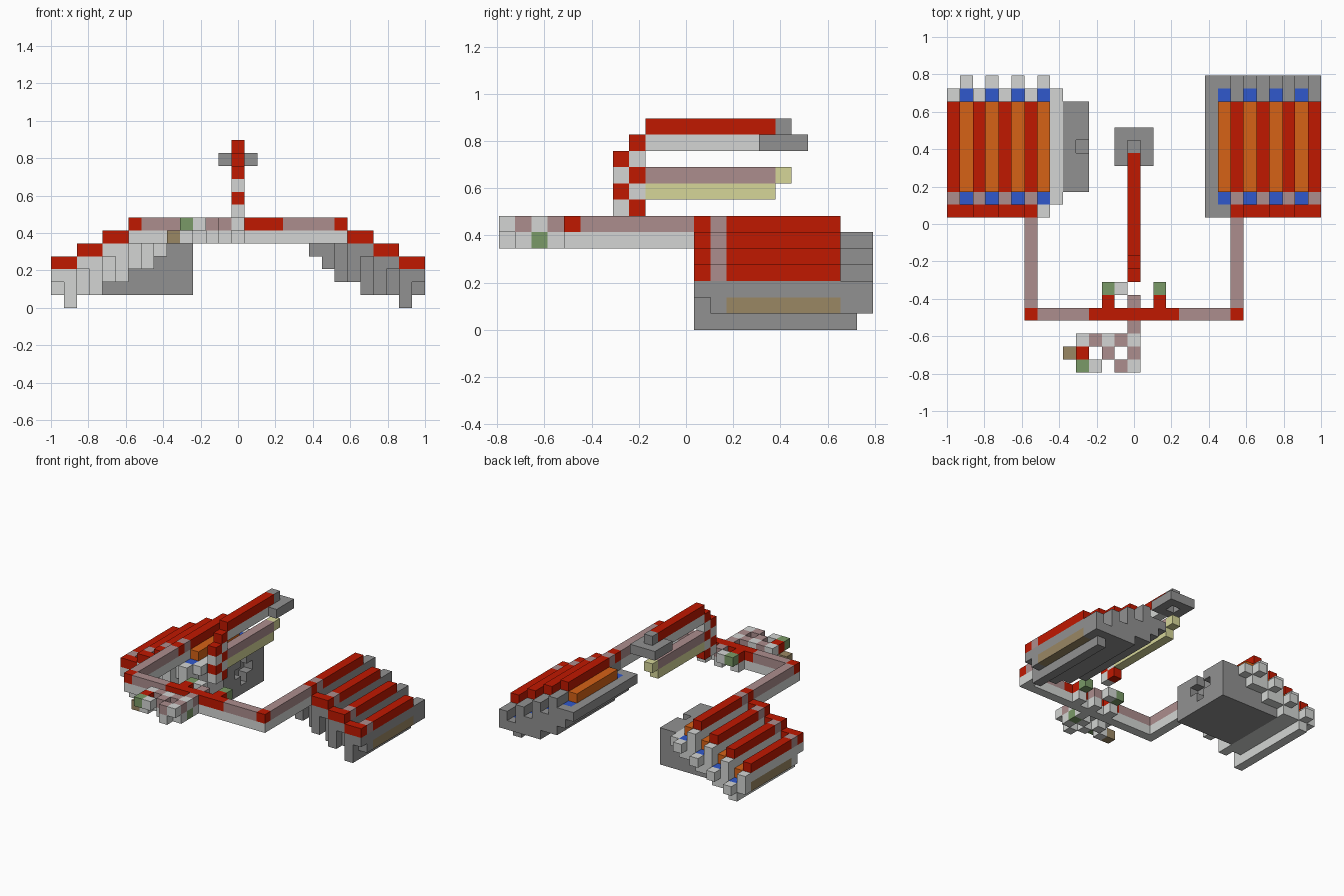
import bpy, bmesh
from mathutils import Matrix, Vector

U = 2 / 29  # edge of one cube; the model is laid out on a cube grid

cube = bpy.data.objects.get("Cube")
if cube:
    bpy.data.objects.remove(cube, do_unlink=True)

PALETTE = {"red": "C01800", "orange": "D66216", "blue": "3058CC",
           "light_grey": "D3D5D3", "dark_grey": "919191", "muted_pink": "AC8D8D",
           "green": "7A9A67", "pale_yellow": "D6D699", "brown": "9A8764"}


def linear(c):
    return c / 12.92 if c <= 0.04045 else ((c + 0.055) / 1.055) ** 2.4


MATS = {}
for name, code in PALETTE.items():
    rgba = [linear(v / 255) for v in bytes.fromhex(code)] + [1]
    m = bpy.data.materials.new(name)
    m.use_nodes = True
    m.diffuse_color = rgba
    m.node_tree.nodes["Principled BSDF"].inputs["Base Color"].default_value = rgba
    MATS[name] = m


def part(name, blocks):
    """One object from blocks of (colour, x span, y span, z span) in grid cells."""
    bm = bmesh.new()
    mesh = bpy.data.meshes.new(name)
    slots = []
    for colour, *spans in blocks:
        spans = [s if isinstance(s, tuple) else (s, s + 1) for s in spans]
        if colour not in slots:
            slots.append(colour)
            mesh.materials.append(MATS[colour])
        mid = Vector([(a + b) / 2 * U for a, b in spans]) - Vector((1, 11.5 * U, 0))
        size = [(b - a) * U for a, b in spans]
        made = bmesh.ops.create_cube(
            bm, size=1, matrix=Matrix.Translation(mid) @ Matrix.Diagonal((*size, 1)))
        for f in {f for v in made["verts"] for f in v.link_faces}:
            f.material_index = slots.index(colour)
    bm.to_mesh(mesh)
    bm.free()
    bpy.context.collection.objects.link(bpy.data.objects.new(name, mesh))


TOPS = [3, 2, 4, 3, 5, 4, 6, 5, 5]


def stepped_wing(label, at, body, bottoms, solid_back):
    """Stepped bank of ridges and grooves; at() maps the distance from the outer edge."""
    base, ridges, grooves = [], [], []
    for d, (top, low) in enumerate(zip(TOPS, bottoms)):
        x, ridge = at(d), d % 2 == 0
        # main slab, with a coloured strip let into the outer edge
        if d == 0:
            base += [(body, x, (13, 22), (2, top)), (body, x, 13, 1),
                     ("brown", x, (14, 21), 1), (body, x, 21, 1)]
        elif ridge:
            base.append((body, x, (13, 22), (low, top)))
        else:
            base += [(body, x, (13, 22), (low, top - 1)),
                     (body, x, (14, 21), top - 1)]
        # rear end
        if solid_back:
            base.append((body, x, 22, (max(low, 1), top)))
        elif not ridge:
            base.append((body, x, 22, top - 1))
        if d == 8:
            if solid_back:
                base.append((body, x, 12, (low, top)))
            continue
        # front edge zigzags: grooves hang lower than ridges
        if ridge:
            base.append((body, x, 12, (top - 1, top)))
            ridges += [("red", x, (14, 21), top), ("muted_pink", x, 13, top),
                       ("red", x, 12, top)]
        else:
            base.append((body, x, 12, (top - 2, top + 1 if d < 7 else top)))
            grooves += [("orange", x, (14, 21), top), ("blue", x, 13, top - 1),
                        ("blue", x, 21, top - 1)]
            if d < 7:
                ridges.append(("red", x, 12, top + 1))
    part(label + "_wing_body", base)
    part(label + "_wing_ridges", ridges)
    part(label + "_wing_grooves", grooves)


LOW_RIGHT = [1, 0, 1, 1, 1, 2, 2, 3, 4]
LOW_LEFT = [1, 0, 1, 1, 2, 2, 3, 3, 4]
stepped_wing("left", lambda d: 28 - d, "dark_grey", LOW_RIGHT, True)
stepped_wing("right", lambda d: d, "light_grey", LOW_LEFT, False)

# dark housing beneath the right wing, with a cross-shaped socket in its inner side
housing = [("dark_grey", x, (14, 21), (1, LOW_LEFT[x])) for x in range(4, 9)]
housing += [("dark_grey", 9, (14, 21), (1, 5)), ("dark_grey", 10, 17, (1, 2))]
for outer, inner in (((14, 16), 16), ((19, 21), 18)):
    housing += [("dark_grey", 10, outer, (1, 5)), ("dark_grey", 10, inner, (1, 3)),
                ("dark_grey", 10, inner, 4)]
part("right_wing_housing", housing)

# frame: front bar and two arms, coloured above and pale below
part("front_bar", [("light_grey", (6, 23), 4, 5), ("red", (11, 18), 4, 6),
                   ("muted_pink", (7, 11), 4, 6), ("muted_pink", (18, 22), 4, 6),
                   ("red", 6, 4, 6), ("red", 22, 4, 6)])
for label, x in (("right", 6), ("left", 22)):
    part(label + "_arm", [("light_grey", x, (5, 12), 5), ("muted_pink", x, (5, 12), 6)])

# small fittings behind the bar
fittings = [("muted_pink", 14, 5, 6), ("light_grey", 14, 5, 5), ("light_grey", 13, 6, 6)]
for x in (12, 16):
    fittings += [("red", x, 5, 6), ("light_grey", x, 5, 5), ("green", x, 6, 6)]
part("bar_fittings", fittings)

# chequered cluster in front of the bar, one row per line from front to back
CODES = {"L": "light_grey", "M": "muted_pink", "G": "green", "R": "red"}
cluster = [("brown", 9, 1, 5), ("green", 14, 2, 5)]
for y, row in enumerate(("GL.ML", "R.M.M", "LMLML", "....M")):
    for x, c in enumerate(row, 10):
        if c in CODES:
            cluster.append((CODES[c], x, y, 6))
        if c in "MR":
            cluster.append(("light_grey", x, y, 5))
part("front_cluster", cluster)

# mast of alternating cubes
mast = [("red" if (y + z) % 2 else "light_grey", 14, y, z)
        for y in (7, 8) for z in range(7, 11)]
part("mast", mast + [("red", 14, 8, 11)])

# upper boom ending in a plate with an opening below its cap
part("upper_boom", [("red", 14, (9, 17), 12), ("light_grey", 14, (9, 16), 11)])
part("boom_plate", [("dark_grey", 14, 17, 12), ("dark_grey", 13, (16, 19), 11),
                    ("dark_grey", 15, (16, 19), 11), ("dark_grey", 14, 16, 11),
                    ("dark_grey", 14, 18, 11)])

# lower boom
part("lower_boom", [("muted_pink", 14, (9, 17), 9), ("pale_yellow", 14, (9, 17), 8),
                    ("pale_yellow", 14, 17, 9)])
